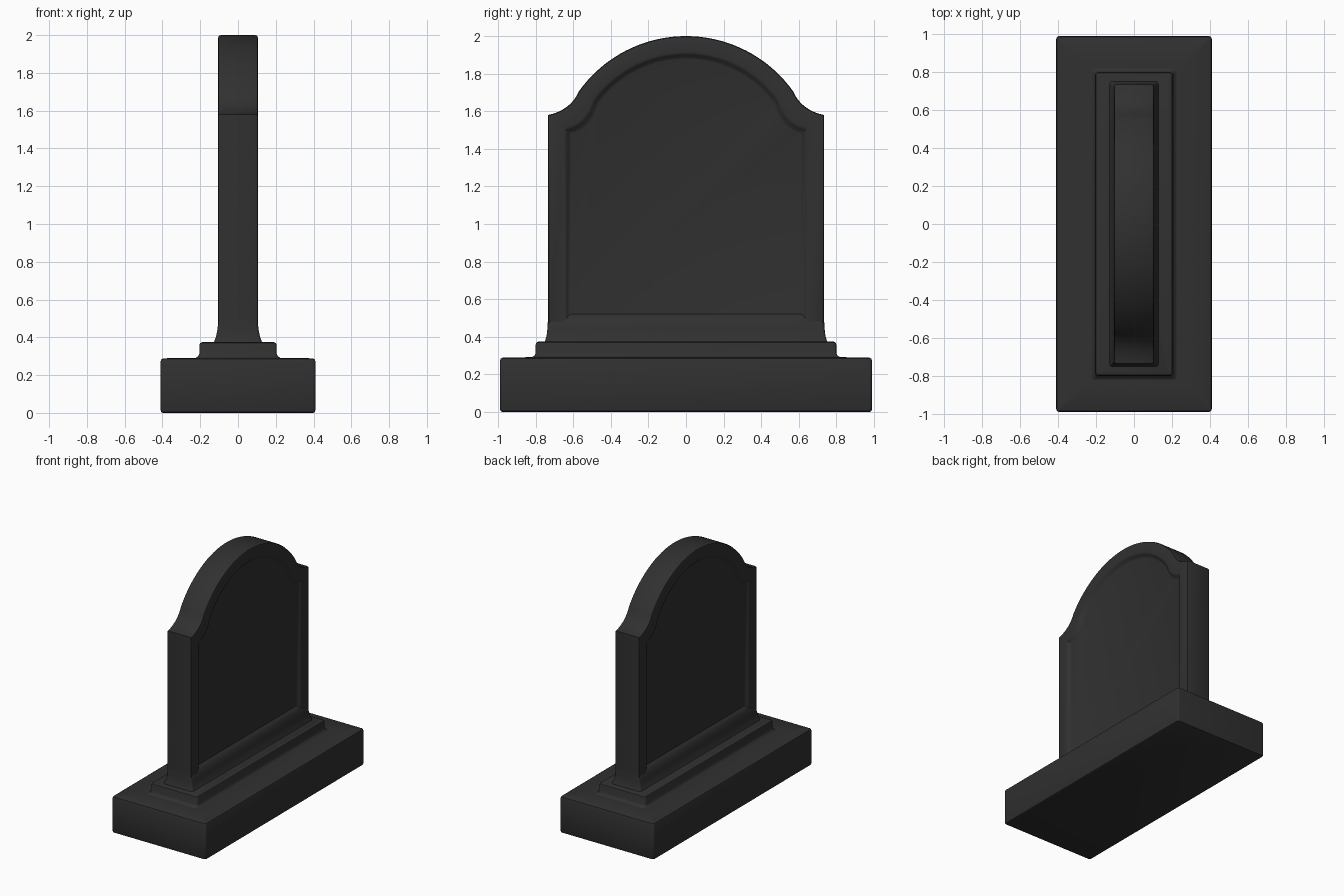
import bpy, bmesh, math

if "Cube" in bpy.data.objects:
    bpy.data.objects.remove(bpy.data.objects["Cube"])

stone = bpy.data.materials.new("dark grey stone")
stone.diffuse_color = (0.030, 0.030, 0.030, 1)
stone.use_nodes = True
stone.node_tree.nodes["Principled BSDF"].inputs["Base Color"].default_value = stone.diffuse_color


def loft(name, rings, angle=35):
    """Skin equal-length closed rings of points and cap both ends."""
    bm = bmesh.new()
    loops = [[bm.verts.new(p) for p in ring] for ring in rings]
    for a, b in zip(loops, loops[1:]):
        n = len(a)
        for i in range(n):
            j = (i + 1) % n
            bm.faces.new((a[i], a[j], b[j], b[i]))
    bm.faces.new(loops[0])
    bm.faces.new(loops[-1])
    bmesh.ops.recalc_face_normals(bm, faces=bm.faces)
    mesh = bpy.data.meshes.new(name)
    bm.to_mesh(mesh)
    bm.free()
    mesh.materials.append(stone)
    obj = bpy.data.objects.new(name, mesh)
    bpy.context.collection.objects.link(obj)
    bpy.ops.object.select_all(action='DESELECT')
    obj.select_set(True)
    bpy.context.view_layer.objects.active = obj
    bpy.ops.object.shade_smooth_by_angle(angle=math.radians(angle))
    return obj


def rounded_rect(hx, hy, z, r=0.015, seg=4):
    """Horizontal rectangle with rounded corners."""
    pts = []
    for k, (sx, sy) in enumerate([(1, 1), (-1, 1), (-1, -1), (1, -1)]):
        for i in range(seg + 1):
            t = math.pi / 2 * (k + i / seg)
            pts.append((sx * (hx - r) + r * math.cos(t),
                        sy * (hy - r) + r * math.sin(t), z))
    return pts


def outline(x, d, bottom):
    """Headstone outline at depth x, inset by d: sides, coves, round top."""
    radius, centre = 0.70 - d, 1.30
    w, zs = 0.735 - d, 1.58 - 0.8 * d
    end = 0.57 - 0.85 * d
    a0 = math.acos(end / radius)
    p0 = (w, zs)
    p1 = (0.615 - 0.9 * d, 1.605 - 0.85 * d)
    p2 = (end, centre + radius * math.sin(a0))
    half = [(w, bottom)]
    for i in range(11):
        t = i / 10
        half.append(tuple((1 - t) ** 2 * a + 2 * t * (1 - t) * b + t * t * c
                          for a, b, c in zip(p0, p1, p2)))
    for i in range(1, 21):
        a = a0 + (math.pi / 2 - a0) * i / 20
        half.append((radius * math.cos(a), centre + radius * math.sin(a)))
    full = half + [(-y, z) for y, z in half[-2::-1]]
    return [(x, y, z) for y, z in full]


# Plinth block with softened edges
loft("plinth", [rounded_rect(*s) for s in [
    (0.398, 0.978, 0.0), (0.406, 0.986, 0.004), (0.41, 0.99, 0.014),
    (0.41, 0.99, 0.272), (0.406, 0.986, 0.284), (0.395, 0.975, 0.289),
    (0.25, 0.84, 0.291)]])

# Step with a small cove at its foot
loft("step", [rounded_rect(*s) for s in [
    (0.232, 0.828, 0.27), (0.225, 0.82, 0.291), (0.212, 0.808, 0.298),
    (0.205, 0.80, 0.312), (0.205, 0.80, 0.358), (0.201, 0.796, 0.369),
    (0.19, 0.785, 0.374)]])

# Flared foot between the step and the headstone
loft("flared_foot", [rounded_rect(*s) for s in [
    (0.135, 0.758, 0.36), (0.126, 0.75, 0.378), (0.116, 0.742, 0.405),
    (0.109, 0.738, 0.44), (0.104, 0.735, 0.49), (0.09, 0.70, 0.51),
    (0.07, 0.65, 0.53)]])

# Headstone: framed slab with a recessed panel on both faces
side = [(0.080, 0.122, 0.50), (0.083, 0.114, 0.48), (0.098, 0.100, 0.44),
        (0.104, 0.092, 0.42), (0.105, 0.086, 0.41), (0.105, 0.014, 0.37),
        (0.102, 0.004, 0.365), (0.092, 0.0, 0.36)]
rings = side + [(-x, d, z) for x, d, z in reversed(side)]
loft("headstone", [outline(*r) for r in rings])
